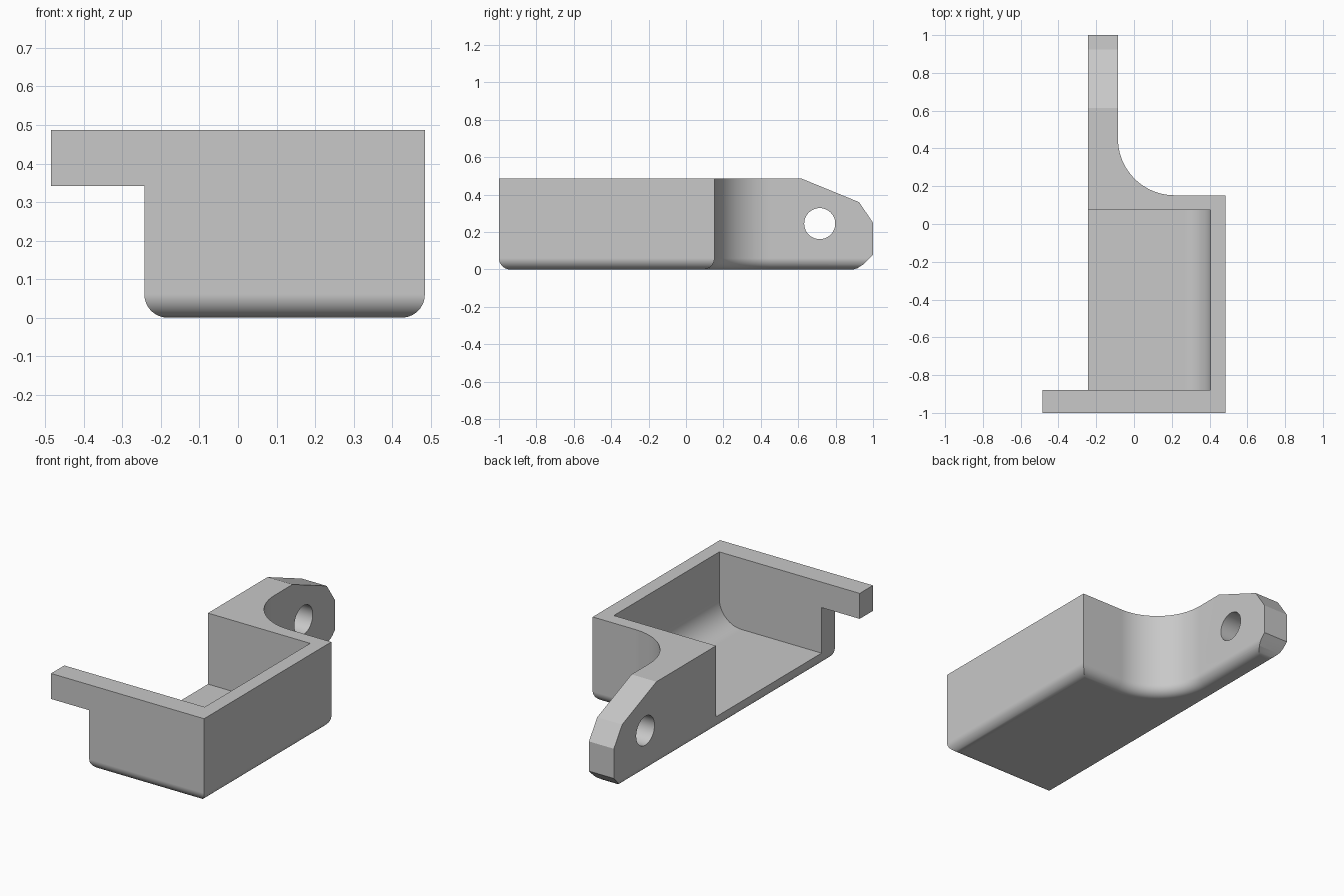
import bpy, bmesh
from math import sin, cos, pi, radians
from mathutils import Vector

cube = bpy.data.objects.get("Cube")
if cube:
    bpy.data.objects.remove(cube, do_unlink=True)

grey = bpy.data.materials.new("plain grey")
grey.use_nodes = True
colour = (0.58, 0.58, 0.58, 1)
grey.diffuse_color = colour
grey.node_tree.nodes["Principled BSDF"].inputs["Base Color"].default_value = colour

LEFT, RIGHT, TOP = -0.243, 0.485, 0.487
BACK, INNER_BACK, INNER_FRONT = 0.152, 0.075, -0.88


def arc(cx, cy, r, start, end, steps):
    """Points on a circular arc, angles in degrees."""
    angles = [radians(start + (end - start) * i / steps) for i in range(steps + 1)]
    return [(cx + r * cos(a), cy + r * sin(a)) for a in angles]


def prism(name, points, axis, low, high, round_bottom=0):
    """Extrude a 2D outline along x, y or z; optionally round its bottom rim."""
    place = {"x": lambda u, v, w: (w, u, v),
             "y": lambda u, v, w: (u, w, v),
             "z": lambda u, v, w: (u, v, w)}[axis]
    bm = bmesh.new()
    face = bm.faces.new([bm.verts.new(place(u, v, low)) for u, v in points])
    grown = bmesh.ops.extrude_face_region(bm, geom=[face])["geom"]
    move = Vector(place(0, 0, high - low))
    bmesh.ops.translate(bm, vec=move, verts=[g for g in grown if isinstance(g, bmesh.types.BMVert)])
    bmesh.ops.recalc_face_normals(bm, faces=bm.faces[:])
    if round_bottom:
        rim = [e for e in bm.edges if all(abs(v.co.z - low) < 1e-5 for v in e.verts)]
        bmesh.ops.bevel(bm, geom=rim, offset=round_bottom, offset_type='OFFSET',
                        segments=10, profile=0.5, affect='EDGES', clamp_overlap=False)
    mesh = bpy.data.meshes.new(name)
    bm.to_mesh(mesh)
    bm.free()
    obj = bpy.data.objects.new(name, mesh)
    bpy.context.collection.objects.link(obj)
    return obj


def activate(obj):
    bpy.ops.object.select_all(action='DESELECT')
    obj.select_set(True)
    bpy.context.view_layer.objects.active = obj


def cut(target, cutter, operation):
    cutter.hide_render = True
    mod = target.modifiers.new("cut", 'BOOLEAN')
    mod.operation, mod.solver, mod.object = operation, 'EXACT', cutter
    activate(target)
    bpy.ops.object.modifier_apply(modifier=mod.name)
    bpy.data.objects.remove(cutter, do_unlink=True)


# Tray and arm: one outline with a concave sweep, rounded along the bottom
arm_right, sweep = -0.085, 0.3
outline = [(LEFT, -1), (RIGHT, -1), (RIGHT, BACK)]
outline += arc(arm_right + sweep, BACK + sweep, sweep, 270, 180, 24)
outline += [(arm_right, 1.2), (LEFT, 1.2)]
body = prism("tray_and_arm", outline, "z", 0, 0.6, round_bottom=0.06)

# Side silhouette: flat top, tapered arm tip
silhouette = [(-1.2, -0.1), (0.86, -0.1), (0.86, -0.01), (0.915, 0.006), (0.945, 0.025),
              (1, 0.08), (1, 0.25), (0.925, 0.36), (0.615, TOP), (-1.2, TOP)]
cut(body, prism("silhouette_cutter", silhouette, "x", -0.7, 0.7), 'INTERSECT')

# Cavity: open on one side, rounded where the floor meets the long wall
wall, floor, r = 0.405, 0.08, 0.14
section = [(-0.5, floor)] + arc(wall - r, floor + r, r, -90, 0, 16) + [(wall, 0.7), (-0.5, 0.7)]
cut(body, prism("cavity_cutter", section, "y", INNER_FRONT, INNER_BACK), 'DIFFERENCE')

# Round hole through the arm
hole = arc(0.715, 0.245, 0.083, 0, 360, 48)[:-1]
cut(body, prism("hole_cutter", hole, "x", -0.4, 0.1), 'DIFFERENCE')

# Tab continuing the front wall sideways
tab_outline = [(-RIGHT, -1), (LEFT, -1), (LEFT, INNER_FRONT), (-RIGHT, INNER_FRONT)]
tab = prism("front_tab", tab_outline, "z", 0.341, TOP)

# Finish
for part in (body, tab):
    part.data.materials.clear()
    part.data.materials.append(grey)
    activate(part)
    bpy.ops.object.shade_smooth_by_angle(angle=radians(20))
normals = body.modifiers.new("flat_faces_stay_flat", 'WEIGHTED_NORMAL')
normals.keep_sharp = True
